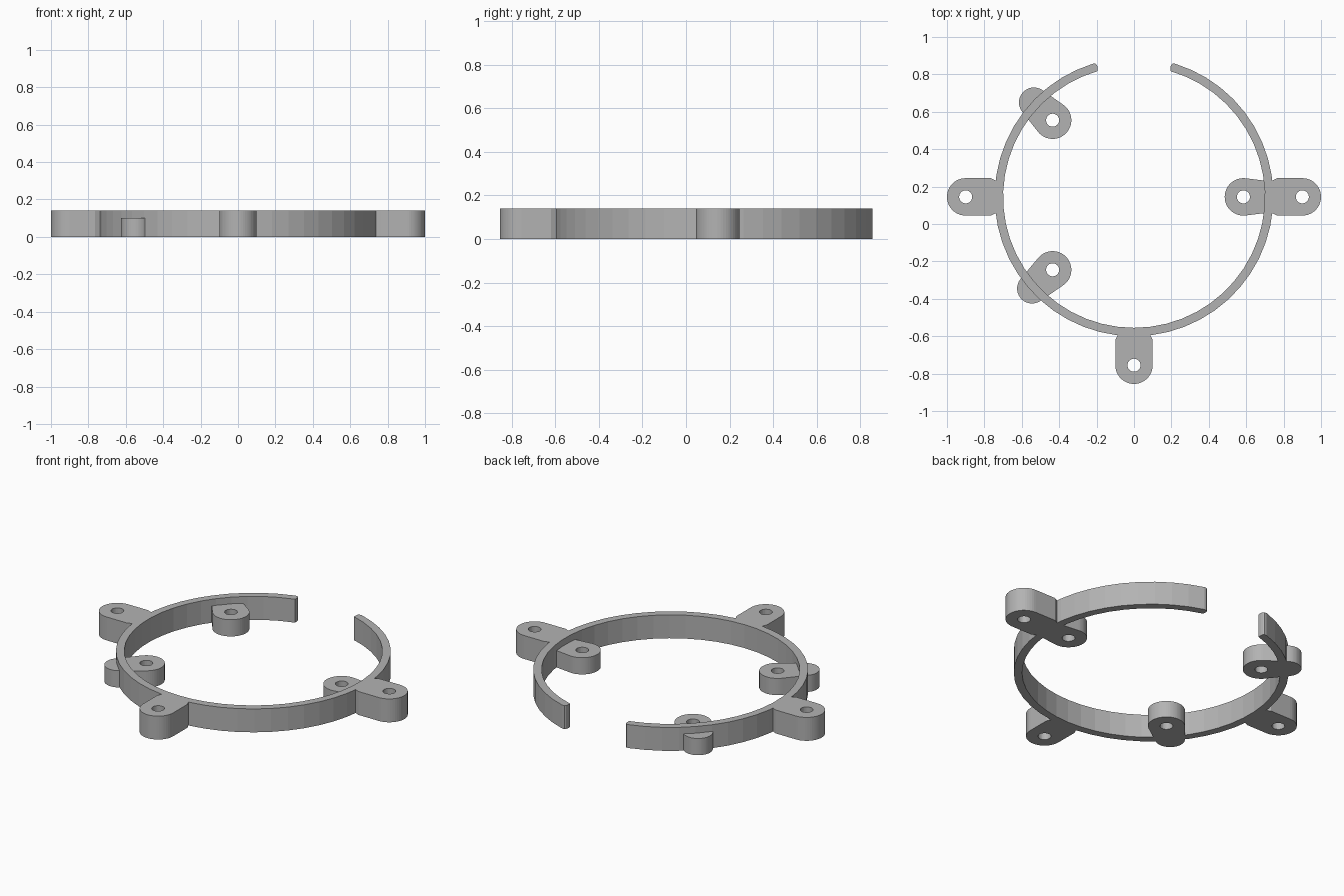
import bpy, bmesh, math
from mathutils import Vector

cube = bpy.data.objects.get("Cube")
if cube:
    bpy.data.objects.remove(cube)

CENTRE = Vector((0, 0.145))
OUTER, INNER = 0.745, 0.70
TALL, LOW = 0.14, 0.10
HOLE = 0.035

grey = bpy.data.materials.new("plain grey")
grey.use_nodes = True
colour = (0.45, 0.45, 0.45, 1)
grey.diffuse_color = colour
grey.node_tree.nodes["Principled BSDF"].inputs["Base Color"].default_value = colour


def arc(centre, radius, start, end, steps):
    """Points along an arc, angles in radians."""
    c = Vector(centre)
    angles = [start + (end - start) * i / steps for i in range(steps + 1)]
    return [c + radius * Vector((math.cos(a), math.sin(a))) for a in angles]


def plate(name, loops, height):
    """Solid plate from an outline and optional hole loops."""
    bm = bmesh.new()
    for loop in loops:
        verts = [bm.verts.new((p[0], p[1], 0)) for p in loop]
        for a, b in zip(verts, verts[1:] + verts[:1]):
            bm.edges.new((a, b))
    bmesh.ops.triangle_fill(bm, edges=bm.edges[:], use_beauty=True)
    top = bmesh.ops.extrude_face_region(bm, geom=bm.faces[:], use_keep_orig=True)
    moved = [g for g in top["geom"] if isinstance(g, bmesh.types.BMVert)]
    bmesh.ops.translate(bm, verts=moved, vec=(0, 0, height))
    bmesh.ops.recalc_face_normals(bm, faces=bm.faces[:])
    mesh = bpy.data.meshes.new(name)
    bm.to_mesh(mesh)
    bm.free()
    mesh.materials.append(grey)
    obj = bpy.data.objects.new(name, mesh)
    bpy.context.collection.objects.link(obj)
    return obj


def hole(centre):
    return arc(centre, HOLE, 0, math.tau, 24)[:-1]


def outer_tab(name, angle):
    """Round-ended mounting tab pointing out from the ring."""
    x, r = 0.9, 0.1
    outline = arc((x, 0), r, -math.pi / 2, math.pi / 2, 24)
    side = [Vector((0.765, r)), Vector((0.74, 0.088)), Vector((0.725, 0.085))]
    outline += side + [Vector((p.x, -p.y)) for p in reversed(side)]
    turn = lambda p: Vector((p.x * math.cos(angle) - p.y * math.sin(angle),
                             p.x * math.sin(angle) + p.y * math.cos(angle))) + CENTRE
    return plate(name, [[turn(p) for p in outline],
                        [turn(p) for p in hole((x, 0))]], TALL)


def inner_lug(name, big, small, r_big=0.1, r_small=0.08):
    """Tapered lug: a large and a small circle joined by tangents."""
    d = Vector(small) - Vector(big)
    heading = math.atan2(d.y, d.x)
    tangent = math.acos((r_big - r_small) / d.length)
    outline = arc(big, r_big, heading + tangent, heading + math.tau - tangent, 32)
    outline += arc(small, r_small, heading - tangent, heading + tangent, 24)
    return plate(name, [outline, hole(big)], LOW)


# Open ring with rounded tips at the back gap
tip = [(0.205, 0.712), (0.198, 0.705), (0.195, 0.692)]
a_out = math.acos(0.22 / OUTER)
a_in = math.acos(0.195 / INNER)
outline = arc((0, 0), OUTER, a_out, -math.pi - a_out, 46)
outline += [Vector((-x, y)) for x, y in tip]
outline += arc((0, 0), INNER, -math.pi - a_in, a_in, 46)
outline += [Vector(p) for p in reversed(tip)]
ring = plate("mounting_ring", [[p + CENTRE for p in outline]], TALL)

# Outer tabs and inner lugs
parts = [
    outer_tab("left_tab", 0),
    outer_tab("right_tab", math.pi),
    outer_tab("front_tab", -math.pi / 2),
    inner_lug("left_lug", (0.585, 0.145), (0.75, 0.145)),
    inner_lug("back_right_lug", (-0.435, 0.555), (-0.535, 0.65)),
    inner_lug("front_right_lug", (-0.435, -0.245), (-0.545, -0.345)),
]

# Fuse everything into one solid
bpy.context.view_layer.objects.active = ring
for part in parts:
    mod = ring.modifiers.new(part.name, "BOOLEAN")
    mod.operation = "UNION"
    mod.solver = "EXACT"
    mod.object = part
    bpy.ops.object.modifier_apply(modifier=mod.name)
    bpy.data.objects.remove(part)
